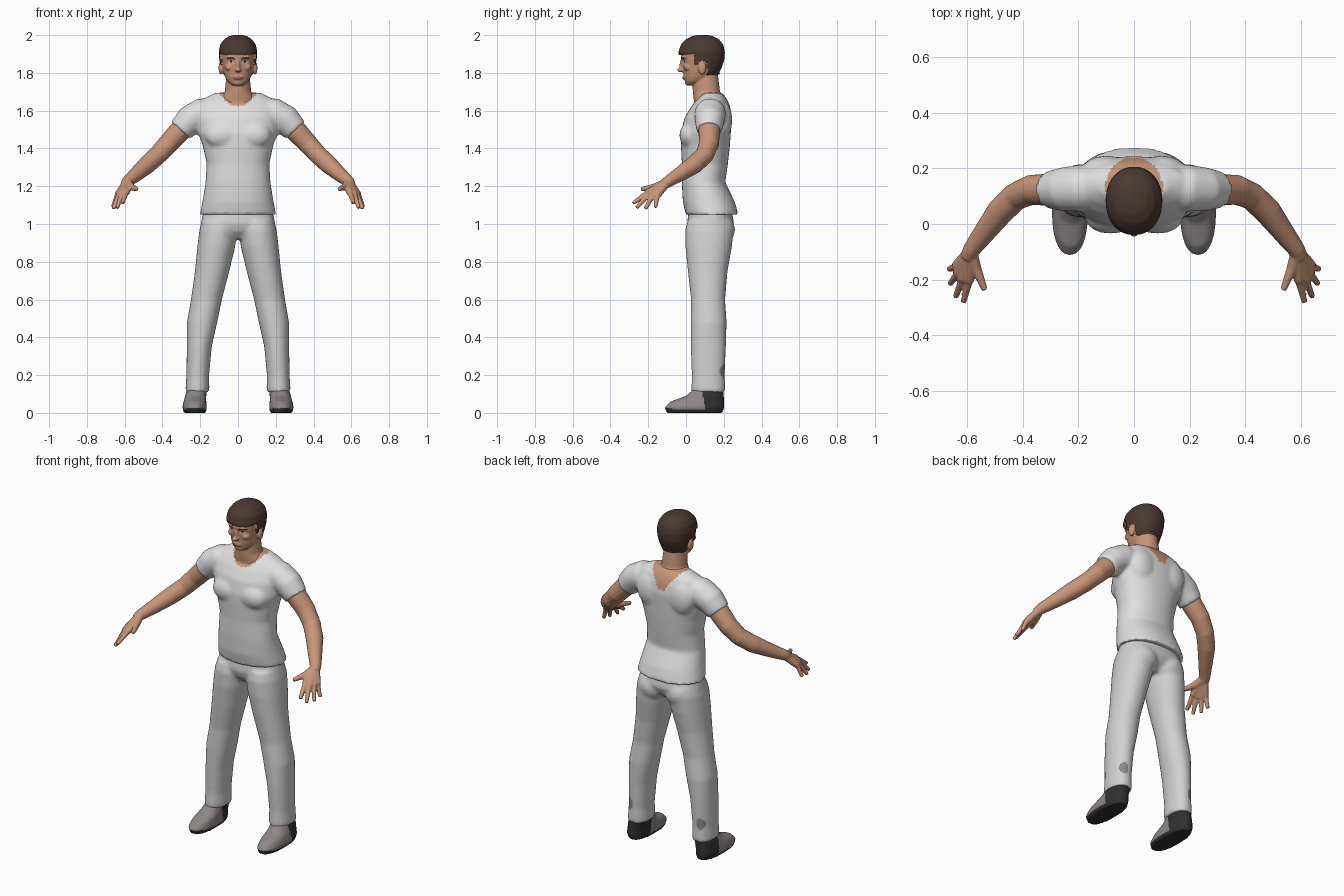
import bpy, bmesh, math
from mathutils import Vector, Matrix

cube = bpy.data.objects.get("Cube")
if cube:
    bpy.data.objects.remove(cube, do_unlink=True)


def material(name, color):
    m = bpy.data.materials.new(name)
    m.use_nodes = True
    m.diffuse_color = (*color, 1)
    bsdf = m.node_tree.nodes["Principled BSDF"]
    bsdf.inputs["Base Color"].default_value = (*color, 1)
    bsdf.inputs["Roughness"].default_value = 0.8
    return m


skin = material("skin", (0.58, 0.30, 0.19))
lips = material("lips", (0.40, 0.17, 0.12))
hair = material("dark brown hair", (0.07, 0.04, 0.032))
eye_white = material("eye white", (0.55, 0.5, 0.46))
iris = material("iris", (0.03, 0.02, 0.015))
shirt_white = material("shirt white", (0.74, 0.74, 0.74))
trouser_grey = material("trouser light grey", (0.64, 0.64, 0.64))
shoe_grey = material("shoe grey", (0.27, 0.245, 0.24))
sole_black = material("sole black", (0.03, 0.03, 0.03))


def skin_rings(bm, rings):
    """Bridge rings of points into a closed body."""
    rows = [[bm.verts.new(p) for p in ring] for ring in rings]
    n = len(rows[0])
    for a, b in zip(rows, rows[1:]):
        for i in range(n):
            j = (i + 1) % n
            bm.faces.new((a[i], a[j], b[j], b[i]))
    bm.faces.new(rows[0][::-1])
    bm.faces.new(rows[-1])


def stack(bm, levels, power=2.0, n=40):
    """Loft of horizontal superellipses: (z, cx, cy, rx, ry)."""
    def bend(v):
        return math.copysign(abs(v) ** (2 / power), v)
    rings = []
    for z, cx, cy, rx, ry in levels:
        angles = [math.tau * i / n for i in range(n)]
        rings.append([(cx + rx * bend(math.cos(a)), cy + ry * bend(math.sin(a)), z)
                      for a in angles])
    skin_rings(bm, rings)


def limb(bm, points, radii, n=20):
    """Round tube along a path, with a radius at each point."""
    pts = [Vector(p) for p in points]
    rings = []
    for k, p in enumerate(pts):
        t = (pts[min(k + 1, len(pts) - 1)] - pts[max(k - 1, 0)]).normalized()
        u = t.cross(Vector((0, 0, 1))).normalized()
        v = t.cross(u)
        rings.append([p + radii[k] * (math.cos(math.tau * i / n) * u - math.sin(math.tau * i / n) * v)
                      for i in range(n)])
    skin_rings(bm, [r[::-1] for r in rings])


def blob(bm, center, size):
    mat = Matrix.Translation(center) @ Matrix.Diagonal((*size, 1))
    bmesh.ops.create_uvsphere(bm, u_segments=20, v_segments=12, radius=1, matrix=mat)


def finish(name, bm, mats, voxel, smooth=5, rule=None, shape=None):
    """Fuse the volumes, smooth them, then reshape and colour by rule."""
    bmesh.ops.recalc_face_normals(bm, faces=bm.faces)
    mesh = bpy.data.meshes.new(name)
    bm.to_mesh(mesh)
    bm.free()
    ob = bpy.data.objects.new(name, mesh)
    bpy.context.collection.objects.link(ob)
    fuse = ob.modifiers.new("fuse", 'REMESH')
    fuse.mode = 'VOXEL'
    fuse.voxel_size = voxel
    soft = ob.modifiers.new("soften", 'SMOOTH')
    soft.factor = 0.5
    soft.iterations = smooth
    dg = bpy.context.evaluated_depsgraph_get()
    done = bpy.data.meshes.new_from_object(ob.evaluated_get(dg))
    ob.modifiers.clear()
    ob.data = done
    done.name = name
    done.materials.clear()
    for m in mats:
        done.materials.append(m)
    index = [rule(f.center) if rule else 0 for f in done.polygons]
    done.polygons.foreach_set("material_index", index)
    if shape:
        moved = [v.co + shape(v.co, v.normal) for v in done.vertices]
        for v, co in zip(done.vertices, moved):
            v.co = co
    done.polygons.foreach_set("use_smooth", [True] * len(done.polygons))
    done.update()
    return ob


# Shirt: torso, chest, shoulder blades and sleeves
bm = bmesh.new()
stack(bm, [(1.05, 0, .138, .202, .14), (1.12, 0, .12, .188, .137), (1.22, 0, .093, .172, .115),
           (1.32, 0, .1, .166, .122), (1.42, 0, .103, .188, .13), (1.48, 0, .105, .212, .132),
           (1.56, 0, .117, .222, .126), (1.62, 0, .13, .22, .104), (1.66, 0, .138, .19, .08),
           (1.695, 0, .14, .12, .05)], 2.2)
for s in (1, -1):
    blob(bm, (s * .085, .02, 1.47), (.09, .055, .07))
    blob(bm, (s * .1, .195, 1.55), (.085, .05, .1))
    limb(bm, [(s * .08, .13, 1.58), (s * .2, .128, 1.582), (s * .252, .125, 1.552), (s * .305, .122, 1.495)],
         [.08, .084, .079, .067])


def collar(c):
    return int(c.z > 1.59 and (c.x / .102) ** 2 + ((c.y - .135) / .105) ** 2 < 1)


finish("shirt", bm, [shirt_white, skin], .01, 6, collar)

# Trousers: hips, seat and legs, with a small worn patch on each calf
bm = bmesh.new()
stack(bm, [(.92, 0, .125, .09, .07), (.96, 0, .128, .16, .11), (1.0, 0, .13, .198, .125),
           (1.08, 0, .128, .18, .112)], 2.3)
for s in (1, -1):
    stack(bm, [(.11, s * .215, .118, .064, .09), (.2, s * .213, .118, .06, .087),
               (.35, s * .205, .118, .066, .093), (.48, s * .19, .12, .08, .095),
               (.6, s * .167, .117, .082, .09), (.75, s * .137, .115, .091, .105),
               (.88, s * .115, .12, .1, .123), (.97, s * .104, .124, .1, .128),
               (1.02, s * .1, .125, .09, .115)], 2.1)
    blob(bm, (s * .09, .165, .97), (.095, .095, .09))


def patch(c):
    return int(c.y > .13 and ((abs(c.x) - .235) / .022) ** 2 + ((c.z - .22) / .032) ** 2 < 1)


finish("trousers", bm, [trouser_grey, shoe_grey], .01, 5, patch)

# Shoes with dark heel and sole
for s, side in ((1, "left"), (-1, "right")):
    bm = bmesh.new()
    stack(bm, [(0, s * .228, .045, .058, .148), (.03, s * .23, .045, .065, .158),
               (.06, s * .228, .06, .06, .142), (.09, s * .224, .1, .056, .1),
               (.13, s * .216, .122, .05, .076)], 2.3)
    finish(side + "_shoe", bm, [shoe_grey, sole_black], .007, 3,
           lambda c: int(c.z < .018 or c.y > .095 - .2 * (c.z - .06) or (c.y < -.07 and c.z < .026)))

# Arms and hands
for s, side in ((1, "left"), (-1, "right")):
    bm = bmesh.new()

    def tube(points, radii):
        limb(bm, [(s * x, y, z) for x, y, z in points], radii, 16)

    wrist = (.585, -.095, 1.225)
    tube([(.25, .124, 1.555), (.31, .123, 1.49), (.37, .122, 1.425), (.425, .098, 1.365),
          (.48, .045, 1.315), (.54, -.035, 1.262), wrist, (.597, -.12, 1.208)],
         [.055, .058, .054, .05, .049, .039, .031, .027])
    # index, middle, ring and little finger: knuckle, tip
    for knuckle, tip in (((.592, -.205, 1.165), (.612, -.28, 1.11)),
                         ((.616, -.2, 1.155), (.64, -.262, 1.085)),
                         ((.632, -.178, 1.15), (.66, -.215, 1.08)),
                         ((.638, -.152, 1.153), (.664, -.162, 1.088))):
        tube([wrist, knuckle], [.022, .019])
        tube([Vector(wrist).lerp(knuckle, .8), knuckle, tip], [.016, .0145, .0105])
    tube([wrist, (.567, -.16, 1.197), (.55, -.2, 1.19), (.535, -.237, 1.185)], [.022, .02, .015, .011])
    finish(side + "_arm", bm, [skin], .005, 4)

# Head and neck
bm = bmesh.new()
stack(bm, [(1.735, 0, .03, .03, .03), (1.755, 0, .045, .055, .05), (1.78, 0, .062, .069, .074),
           (1.81, 0, .077, .078, .092), (1.84, 0, .081, .084, .101), (1.87, 0, .083, .088, .109),
           (1.91, 0, .083, .091, .112), (1.945, 0, .085, .084, .102), (1.97, 0, .087, .066, .08),
           (1.984, 0, .088, .043, .052), (1.99, 0, .088, .02, .025)], 2.15)
stack(bm, [(1.58, 0, .125, .12, .09), (1.65, 0, .125, .1, .083), (1.7, 0, .108, .07, .072),
           (1.8, 0, .1, .06, .068)])
blob(bm, (0, -.025, 1.816), (.017, .022, .013))
blob(bm, (0, -.018, 1.84), (.011, .017, .036))
blob(bm, (0, -.008, 1.882), (.06, .02, .012))
blob(bm, (0, -.006, 1.775), (.028, .014, .012))
blob(bm, (0, .015, 1.75), (.03, .022, .018))
for s in (1, -1):
    blob(bm, (s * .09, .085, 1.826), (.013, .022, .036))
    blob(bm, (s * .045, .012, 1.83), (.025, .025, .02))


def is_ear(c):
    return ((c.y - .085) / .026) ** 2 + ((c.z - 1.826) / .038) ** 2 < 1 and abs(c.x) > .07


def is_hair(c):
    if is_ear(c):
        return False
    if c.y < .045:
        return c.z > 1.897 + .15 * max(c.y, 0)
    if c.y < .07:
        return c.z > 1.845
    return c.z > 1.79 and c.y > .07 + (1.84 - c.z) * .8


def head_color(c):
    x = abs(c.x)
    if is_hair(c):
        return 1
    if c.y < .05:
        ex, ez = x - .037, c.z - 1.859
        if math.hypot(ex, ez) < .0065:
            return 3
        if (ex / .016) ** 2 + (ez / .007) ** 2 < 1:
            return 2
        if .016 < x < .062 and abs(c.z - 1.879 + abs(x - .042) * .15) < .0045:
            return 1
        if (x / .027) ** 2 + ((c.z - 1.775) / .008) ** 2 < 1:
            return 4
    return 0


def head_shape(c, normal):
    if is_hair(c):
        return normal * .011
    d = ((abs(c.x) - .036) / .018) ** 2 + ((c.z - 1.859) / .011) ** 2
    return Vector((0, .007 * math.exp(-d) if c.y < .05 else 0, 0))


finish("head", bm, [skin, hair, eye_white, iris, lips], .0045, 4, head_color, head_shape)
